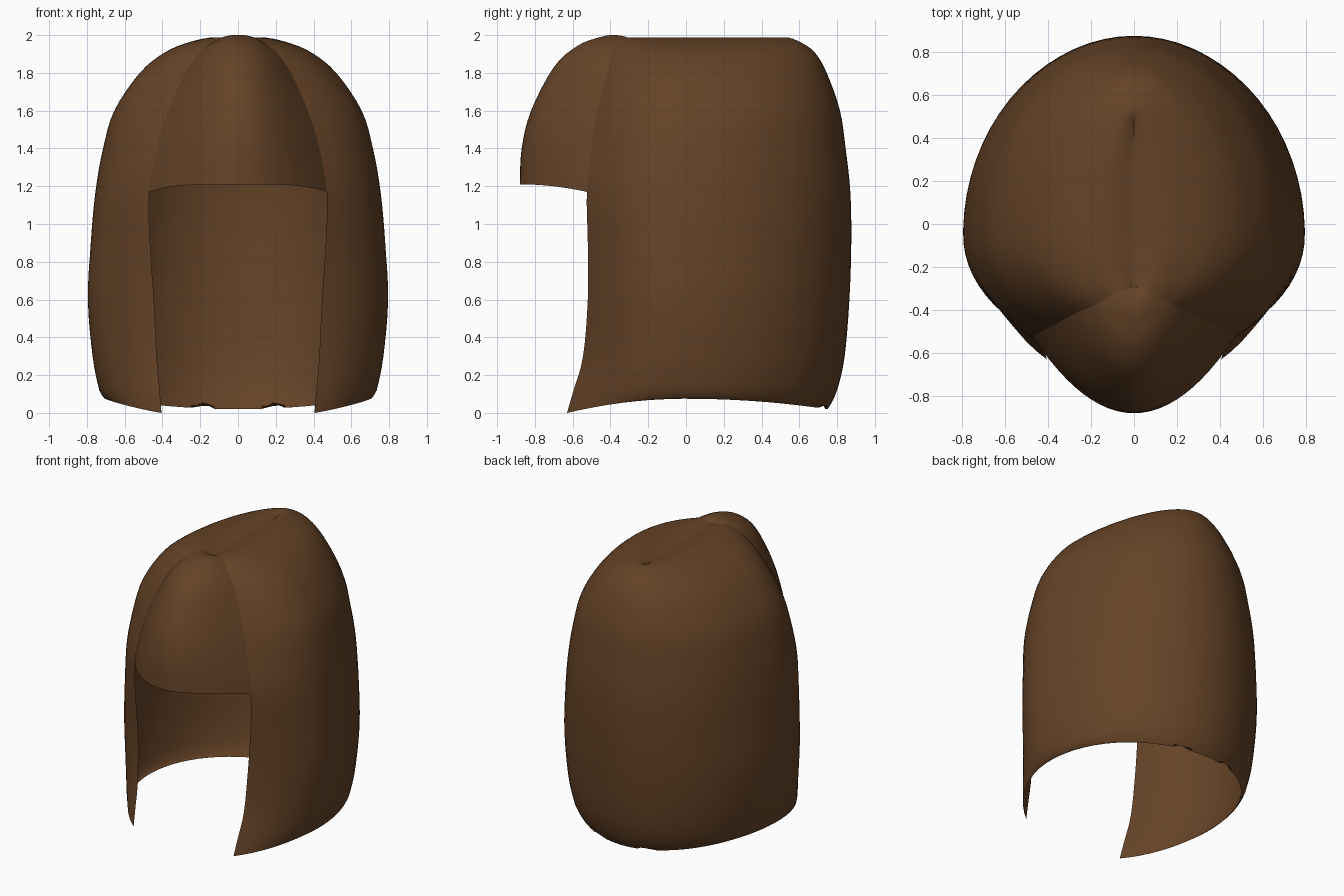
import bpy, bmesh, math

if "Cube" in bpy.data.objects:
    bpy.data.objects.remove(bpy.data.objects["Cube"])

brown = bpy.data.materials.new("brown hair")
brown.diffuse_color = (0.13, 0.056, 0.02, 1)
brown.use_nodes = True
brown.node_tree.nodes["Principled BSDF"].inputs["Base Color"].default_value = brown.diffuse_color

# Stations up the hair: height, half width, back y, front edge x, front edge y
SHELL = [
    (0.00, .70, .75, .405, -.63), (0.12, .735, .80, .415, -.595),
    (0.30, .77, .84, .43, -.545), (0.60, .795, .865, .445, -.52),
    (0.90, .78, .875, .465, -.52), (1.17, .755, .87, .47, -.525),
    (1.40, .715, .845, .43, -.50), (1.60, .655, .815, .37, -.47),
    (1.80, .52, .745, .28, -.42), (1.91, .385, .68, .20, -.385),
    (1.965, .25, .60, .13, -.345), (1.988, .12, .53, .06, -.31),
    (1.965, 0, .47, 0, -.29)]
# Centre line of the fringe: height, y
FRINGE = [(1.21, -.88), (1.40, -.87), (1.60, -.82), (1.83, -.70),
          (1.94, -.58), (1.985, -.47), (2.0, -.38), (1.97, -.29)]
FIRST = 5       # shell station where the fringe begins
MID_Y = -.05    # widest part of every section


def spline(rows, t):
    """Smooth interpolation through the stations."""
    i = min(int(t), len(rows) - 2)
    f = t - i
    a, b, c, d = (rows[max(0, min(len(rows) - 1, i + k))] for k in (-1, 0, 1, 2))
    return [q + .5 * f * (r - p + f * (2*p - 5*q + 4*r - s + f * (3*(q - r) + s - p)))
            for p, q, r, s in zip(a, b, c, d)]


def loft(name, rows):
    bm = bmesh.new()
    grid = [[bm.verts.new(p) for p in row] for row in rows]
    for lo, hi in zip(grid, grid[1:]):
        for j in range(len(lo) - 1):
            bm.faces.new((lo[j], lo[j + 1], hi[j + 1], hi[j]))
    bmesh.ops.remove_doubles(bm, verts=bm.verts, dist=1e-4)
    bmesh.ops.recalc_face_normals(bm, faces=bm.faces)
    # turn the open sheet outward
    if sum(f.normal.dot(f.calc_center_median() - f.calc_center_median().project((0, 0, 1)))
           * f.calc_area() for f in bm.faces) < 0:
        bmesh.ops.reverse_faces(bm, faces=bm.faces)
    mesh = bpy.data.meshes.new(name)
    bm.to_mesh(mesh)
    bm.free()
    mesh.materials.append(brown)
    ob = bpy.data.objects.new(name, mesh)
    bpy.context.collection.objects.link(ob)
    bpy.context.view_layer.objects.active = ob
    ob.select_set(True)
    bpy.ops.object.shade_smooth_by_angle(angle=math.radians(50))
    ob.select_set(False)


def shell_row(t, n=28):
    """One section: front edge, round the side and back, to the other edge."""
    z, w, back, fx, fy = spline(SHELL, t)
    w, fx = max(w, 0), max(fx, 0)
    end = math.acos(min(fx / w, 1)) if w > 1e-4 else math.pi / 3
    depth = (MID_Y - fy) / math.sin(end)
    half = []
    for j in range(n + 1):
        a = -end + (math.pi / 2 + end) * j / n
        x = w * math.cos(a)
        y = MID_Y + math.sin(a) * (depth if a < 0 else back - MID_Y)
        # hem rises at the sides and dips at front and back
        k = y - .0
        rise = .075 - (.19 * k * k if k < 0 else .098 * k * k)
        half.append((x, y, z + rise * max(0, 1 - t)))
    return half + [(-x, y, zz) for x, y, zz in reversed(half[:-1])]


# Main hair with small nicks in the hem
rows = [shell_row(i / 4) for i in range(4 * (len(SHELL) - 1) + 1)]
for side in (-1, 1):
    j = min(range(len(rows[0])), key=lambda q: abs(rows[0][q][0] - side * .2)
            + (5 if rows[0][q][1] < 0 else 0))
    x, y, z = rows[0][j]
    rows[0][j] = (x, y, z + .03)
loft("main_hair", rows)

# Bulging fringe between the upper front edges
rows = []
for i in range(4 * (len(FRINGE) - 1) + 1):
    ez, _, _, fx, fy = spline(SHELL, FIRST + i / 4)
    cz, cy = spline(FRINGE, i / 4)
    row = []
    for j in range(25):
        u = j / 12 - 1
        row.append((max(fx, 0) * u, fy + (cy - fy) * (1 - u * u),
                    ez + (cz - ez) * (1 - u ** 4)))
    rows.append(row)
loft("fringe", rows)
